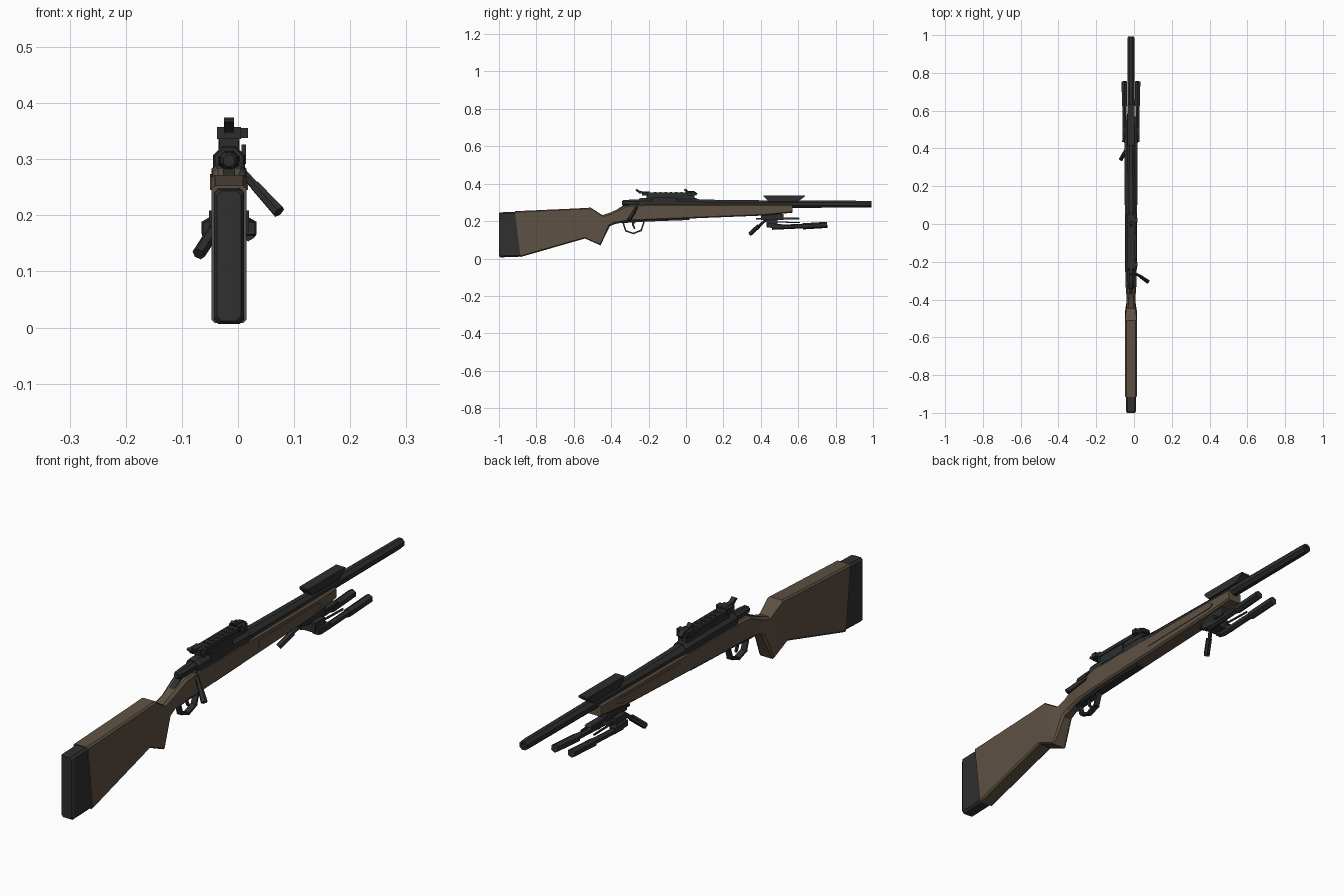
import bpy, bmesh, math
from mathutils import Vector

if "Cube" in bpy.data.objects:
    bpy.data.objects.remove(bpy.data.objects["Cube"])

CX = -0.016  # centre line of the rifle


def mat(name, rgb):
    m = bpy.data.materials.new(name)
    m.diffuse_color = (*rgb, 1)
    m.use_nodes = True
    m.node_tree.nodes["Principled BSDF"].inputs["Base Color"].default_value = m.diffuse_color
    return m


WOOD = mat("brown stock", (0.112, 0.082, 0.056))
STEEL = mat("dark metal", (0.026, 0.027, 0.027))
RUBBER = mat("black rubber", (0.029, 0.029, 0.029))


def finish(bm, name, material):
    bmesh.ops.recalc_face_normals(bm, faces=bm.faces[:])
    me = bpy.data.meshes.new(name)
    bm.to_mesh(me)
    bm.free()
    me.materials.append(material)
    ob = bpy.data.objects.new(name, me)
    bpy.context.collection.objects.link(ob)
    return ob


def skin(name, rings, material):
    """Join equal-sized rings of points into a capped solid."""
    bm = bmesh.new()
    vs = [[bm.verts.new(p) for p in r] for r in rings]
    n = len(vs[0])
    for a, b in zip(vs, vs[1:]):
        for i in range(n):
            bm.faces.new((a[i], a[(i + 1) % n], b[(i + 1) % n], b[i]))
    bm.faces.new(vs[0])
    bm.faces.new(vs[-1])
    return finish(bm, name, material)


def octagon(bot, top, hw, c):
    """Chamfered section between a bottom and a top (y, z) point."""
    b, t = Vector(bot), Vector(top)
    k = c / (t - b).length
    ring = []
    for x, f in ((-hw + c, 0), (hw - c, 0), (hw, k), (hw, 1 - k),
                 (hw - c, 1), (-hw + c, 1), (-hw, 1 - k), (-hw, k)):
        p = b.lerp(t, f)
        ring.append((CX + x, p.x, p.y))
    return ring


def tube(name, stations, z, sides=8, material=STEEL):
    """Turned part along y from (y, radius) stations."""
    rings = []
    for y, r in stations:
        rings.append([(CX + r * math.cos(2 * math.pi * (i + .5) / sides), y,
                       z + r * math.sin(2 * math.pi * (i + .5) / sides)) for i in range(sides)])
    return skin(name, rings, material)


def beam(name, a, b, r1, r2=None, sides=6, material=STEEL):
    """Straight bar between two points."""
    a, b = Vector(a), Vector(b)
    r2 = r1 if r2 is None else r2
    q = (b - a).to_track_quat('Z', 'Y')
    rings = []
    for p, r in ((a, r1), (b, r2)):
        rings.append([p + q @ Vector((r * math.cos(2 * math.pi * (i + .5) / sides),
                                      r * math.sin(2 * math.pi * (i + .5) / sides), 0))
                      for i in range(sides)])
    return skin(name, rings, material)


def prism(name, pts, hw, material=STEEL, x=CX):
    """Side profile of (y, z) points given a thickness across x."""
    return skin(name, [[(x + s * hw, y, z) for y, z in pts] for s in (-1, 1)], material)


def box(name, y0, y1, z0, z1, hw, material=STEEL, x=CX):
    return prism(name, [(y0, z0), (y1, z0), (y1, z1), (y0, z1)], hw, material, x)


# Stock: butt, toe, narrow wrist and fore-end
skin("stock", [octagon(b, t, w, c) for b, t, w, c in (
    ((-.885, .008), (-.915, .253), .031, .006),
    ((-.54, .107), (-.60, .267), .031, .006),
    ((-.457, .07), (-.51, .272), .031, .006),
    ((-.408, .172), (-.447, .232), .024, .009),
    ((-.38, .184), (-.40, .248), .023, .010),
    ((-.31, .198), (-.32, .284), .029, .008),
    ((-.22, .204), (-.22, .289), .031, .006),
    ((.0, .213), (.0, .289), .031, .006),
    ((.42, .230), (.42, .289), .031, .006),
    ((.57, .245), (.57, .289), .028, .006))], WOOD)
for s, side in ((-1, "left"), (1, "right")):
    prism("fore_end_panel_" + side, [(.10, .245), (.46, .252), (.48, .262), (.46, .274), (.10, .270)],
          .002, WOOD, CX + s * .0315)

# Recoil pad
skin("recoil_pad", [octagon(b, t, w, .008) for b, t, w in (
    ((-1.0, .012), (-1.0, .243), .021),
    ((-.99, .006), (-.99, .247), .027),
    ((-.88, .010), (-.91, .249), .027))], RUBBER)

# Barrel with a bored muzzle
tube("barrel", [(.0, .029), (.06, .029), (.12, .026), (.45, .022), (.975, .0195), (.992, .018),
                (.992, .009), (.95, .009)], .2905)
prism("barrel_top_plate", [(.44, .306), (.60, .306), (.635, .331), (.635, .338), (.415, .338), (.415, .331)], .019)

# Receiver, bolt shroud and tang
tube("receiver", [(-.25, .027), (-.24, .031), (.05, .031), (.06, .028)], .295)
box("ejection_port", -.18, -.05, .291, .326, .004, x=CX + .026)
tube("bolt_shroud", [(-.343, .011), (-.335, .016), (-.30, .019), (-.245, .02)], .297)
prism("tang", [(-.39, .25), (-.24, .28), (-.24, .298), (-.32, .292)], .011)

# Top rail with a pair of hooked sight clamps
box("rail_neck", -.21, .045, .315, .340, .017)
box("top_rail", -.225, .05, .338, .352, .020)
for i in range(6):
    box("rail_tooth", -.17 + i * .028, -.158 + i * .028, .351, .355, .012)
for name, y in (("rear", -.215), ("front", .02)):
    box(name + "_clamp", y - .02, y + .022, .336, .357, .0215)
    box(name + "_clamp_knob", y - .011, y + .011, .338, .356, .007, x=CX + .027)
prism("rear_hook", [(-.272, .366), (-.262, .372), (-.245, .360), (-.20, .358), (-.20, .350), (-.25, .348)], .009)
prism("front_hook", [(-.012, .368), (-.003, .374), (.012, .362), (.045, .360), (.062, .348),
                     (.055, .338), (.03, .346), (.0, .352)], .009)

# Bolt handle
beam("bolt_root", (CX, -.255, .295), (.006, -.262, .278), .012)
beam("bolt_arm", (.002, -.26, .282), (.034, -.277, .249), .008)
beam("bolt_knob", (.030, -.275, .253), (.073, -.305, .206), .0095, .012)

# Trigger, guard and floor plate
prism("floor_plate", [(-.345, .189), (-.20, .198), (.02, .206), (.02, .218), (-.20, .210), (-.345, .199)], .017)
guard = [(-.338, .197), (-.322, .148), (-.282, .134), (-.240, .150), (-.222, .202)]
for (y0, z0), (y1, z1) in zip(guard, guard[1:]):
    d = Vector((y1 - y0, z1 - z0)).normalized() * .004
    prism("trigger_guard", [(y0 - d.x - d.y, z0 - d.y + d.x), (y1 + d.x - d.y, z1 + d.y + d.x),
                            (y1 + d.x + d.y, z1 + d.y - d.x), (y0 - d.x + d.y, z0 - d.y - d.x)], .011)
prism("trigger", [(-.288, .200), (-.276, .200), (-.277, .178), (-.270, .160), (-.278, .158), (-.288, .178)], .004)

# Folded bipod: mount, hinge, locking lever and two legs
box("bipod_mount", .40, .52, .205, .238, .019)
prism("bipod_plate", [(.375, .208), (.60, .208), (.61, .214), (.60, .219), (.375, .216)], .013)
box("bipod_hinge", .43, .49, .172, .209, .036)
beam("bipod_lever_arm", (CX - .005, .425, .205), (-.048, .385, .168), .008)
beam("bipod_lever_grip", (-.043, .388, .173), (-.070, .342, .131), .012)
for s, side in ((-1, "left"), (1, "right")):
    def leg(part, y0, z0, y1, z1, x0, x1, r, n=6):
        beam("bipod_%s_%s" % (part, side), (CX + s * x0, y0, z0), (CX + s * x1, y1, z1), r, sides=n)
    leg("leg_housing", .435, .177, .51, .172, .035, .034, .016, 4)
    leg("leg", .46, .166, .70, .177, .034, .034, .0125)
    leg("foot", .625, .172, .755, .180, .034, .035, .0165)
    leg("spring", .46, .196, .61, .192, .027, .027, .004, 4)
